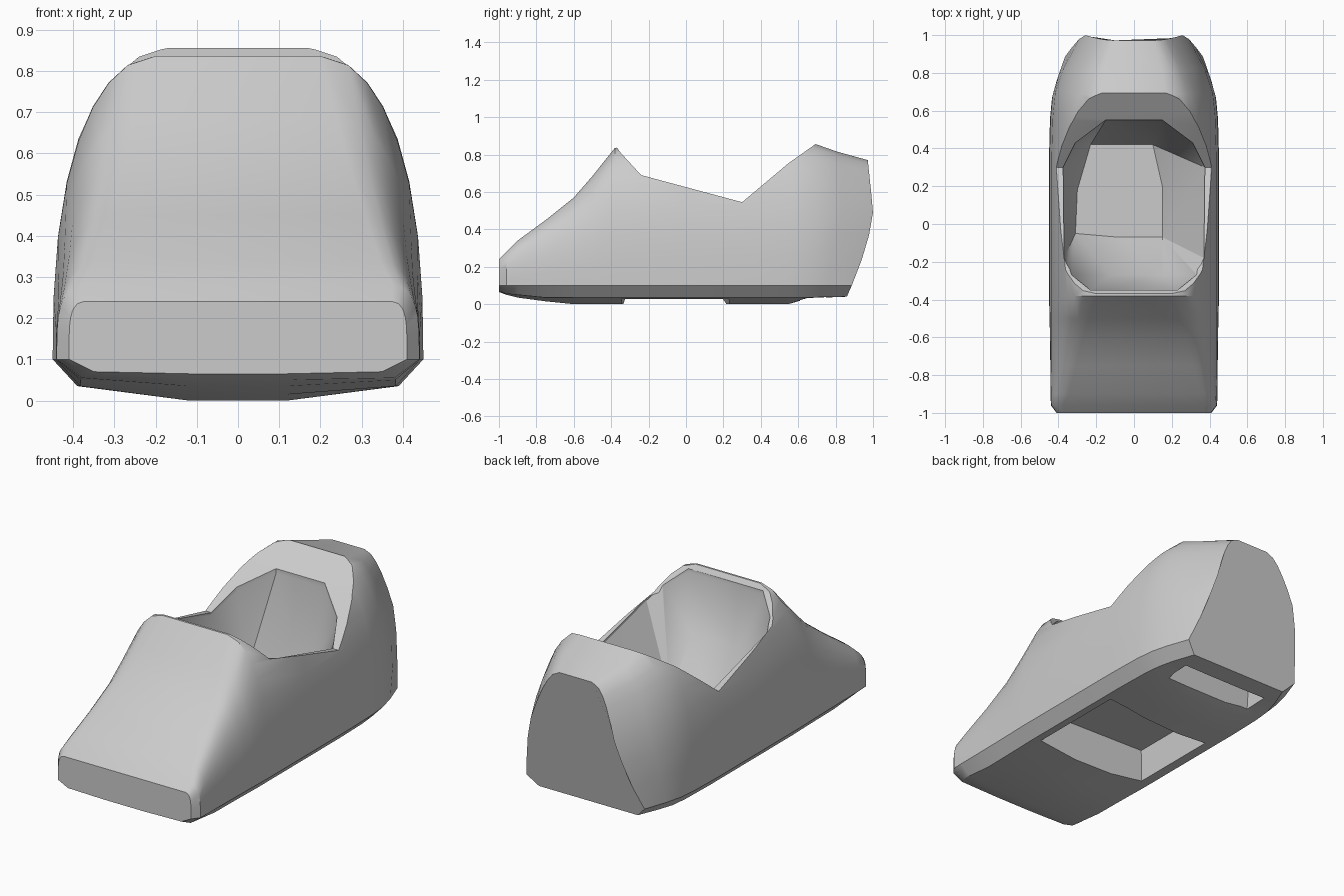
import bpy, bmesh, math

if "Cube" in bpy.data.objects:
    bpy.data.objects.remove(bpy.data.objects["Cube"])

grey = bpy.data.materials.new("plain grey")
grey.diffuse_color = (0.6, 0.6, 0.6, 1)
grey.use_nodes = True
grey.node_tree.nodes["Principled BSDF"].inputs["Base Color"].default_value = grey.diffuse_color


def make_object(name, bm):
    bmesh.ops.recalc_face_normals(bm, faces=bm.faces)
    mesh = bpy.data.meshes.new(name)
    bm.to_mesh(mesh)
    bm.free()
    mesh.materials.append(grey)
    obj = bpy.data.objects.new(name, mesh)
    bpy.context.collection.objects.link(obj)
    return obj


def hull(name, points):
    bm = bmesh.new()
    for p in points:
        bm.verts.new(p)
    bmesh.ops.convex_hull(bm, input=bm.verts[:])
    loose = [v for v in bm.verts if not v.link_faces]
    bmesh.ops.delete(bm, geom=loose, context='VERTS')
    return make_object(name, bm)


def prism(name, profile, half):
    """Extrude a side profile (y, z) across x."""
    bm = bmesh.new()
    face = bm.faces.new([bm.verts.new((-half, y, z)) for y, z in profile])
    ext = bmesh.ops.extrude_face_region(bm, geom=[face])
    verts = [v for v in ext["geom"] if isinstance(v, bmesh.types.BMVert)]
    bmesh.ops.translate(bm, verts=verts, vec=(2 * half, 0, 0))
    return make_object(name, bm)


def lean(z, amount):
    """Pull the lower and upper part of a rear section forward."""
    if z < 0.5:
        return -amount * ((0.5 - z) / 0.46) ** 1.5
    return -0.2 * amount * (z - 0.5) / 0.27


# Outer shell stations: y, top, side width, top width, roundness, centre bottom, edge bottom, lean
stations = [
    (-1.00, 0.24, 0.41, 0.375, 5, 0.065, 0.07, 0),
    (-0.96, 0.28, 0.44, 0.375, 4, 0.05, 0.055, 0),
    (-0.90, 0.34, 0.442, 0.345, 3, 0.035, 0.05, 0),
    (-0.75, 0.45, 0.443, 0.31, 2.5, 0.015, 0.035, 0),
    (-0.60, 0.57, 0.445, 0.27, 2.5, 0.0, 0.035, 0),
    (-0.50, 0.685, 0.447, 0.24, 2.5, 0.0, 0.035, 0),
    (-0.38, 0.836, 0.45, 0.20, 2.5, 0.0, 0.035, 0),
    (0.00, 0.845, 0.45, 0.20, 2.5, 0.0, 0.035, 0),
    (0.35, 0.85, 0.45, 0.19, 2.5, 0.0, 0.035, 0),
    (0.57, 0.855, 0.445, 0.18, 2.4, 0.0, 0.035, 0.02),
    (0.70, 0.858, 0.435, 0.17, 2.2, 0.03, 0.035, 0.05),
    (0.83, 0.815, 0.41, 0.15, 1.5, 0.035, 0.038, 0.09),
    (1.00, 0.77, 0.365, 0.10, 0.8, 0.04, 0.04, 0.14),
]
steps = (0, 0.2, 0.4, 0.58, 0.72, 0.83, 0.91, 0.97, 1)
bm = bmesh.new()
rings = []
for y, top, w, tw, p, b0, b1, shear in stations:
    low = 0.1
    half = [(0.12, b0), (w - 0.06, b1)]
    half += [(tw + (w - tw) * math.sqrt(1 - f ** p), low + (top - low) * f) for f in steps]
    loop = half + [(-x, z) for x, z in reversed(half)]
    rings.append([bm.verts.new((x, y + lean(z, shear), z)) for x, z in loop])
n = len(rings[0])
for a, b in zip(rings, rings[1:]):
    for i in range(n):
        j = (i + 1) % n
        bm.faces.new((a[i], a[j], b[j], b[i]))
bm.faces.new(rings[0])
bm.faces.new(rings[-1])
shell = make_object("shoe_shell", bm)

# Sloping collar cut
collar = prism("collar_cutter", [(-0.378, 0.85), (-0.35, 0.81), (-0.24, 0.69), (0.3, 0.545),
                                 (0.55, 0.755), (0.71, 0.868), (0.72, 1.2), (-0.4, 1.2)], 0.7)

# Foot opening: rim outline above, toe step, small angular floor below
rim = [(0.15, 0.55, 0.73), (0.31, 0.43, 0.63), (0.375, 0.3, 0.53),
       (0.37, -0.18, 0.66), (0.33, -0.27, 0.72), (0.23, -0.35, 0.79)]
rim += [(-x, y, z) for x, y, z in rim]
step = [(0.15, -0.27), (-0.12, -0.27)]
floor = [(-0.23, 0.42), (0.1, 0.42), (0.15, 0.2), (0.15, -0.07),
         (-0.08, -0.07), (-0.31, -0.05), (-0.3, 0.18)]
opening = hull("opening_cutter", rim + [(x, y, 1.1) for x, y, z in rim]
               + [(x, y, 0.5) for x, y in step]
               + [(x, y, 0.24) for x, y in floor])

# Hollows under the arch and behind the heel
arch = hull("arch_cutter", [(x, y, -0.02) for x, y in ((-0.33, -0.33), (0.36, -0.35), (0.36, 0.25), (-0.33, 0.21))]
            + [(x, y, 0.2) for x, y in ((-0.31, -0.31), (0.33, -0.33), (0.33, 0.15), (-0.31, 0.15))])
heel = prism("heel_cutter", [(0.6, -0.1), (0.62, 0.16), (0.74, 0.16), (0.76, -0.1)], 0.27)

bpy.context.view_layer.objects.active = shell
shell.select_set(True)
for cutter in (collar, opening, arch, heel):
    mod = shell.modifiers.new(cutter.name, 'BOOLEAN')
    mod.operation = 'DIFFERENCE'
    mod.solver = 'EXACT'
    mod.object = cutter
    bpy.ops.object.modifier_apply(modifier=mod.name)
    bpy.data.objects.remove(cutter)

bpy.ops.object.shade_smooth_by_angle(angle=math.radians(30))
